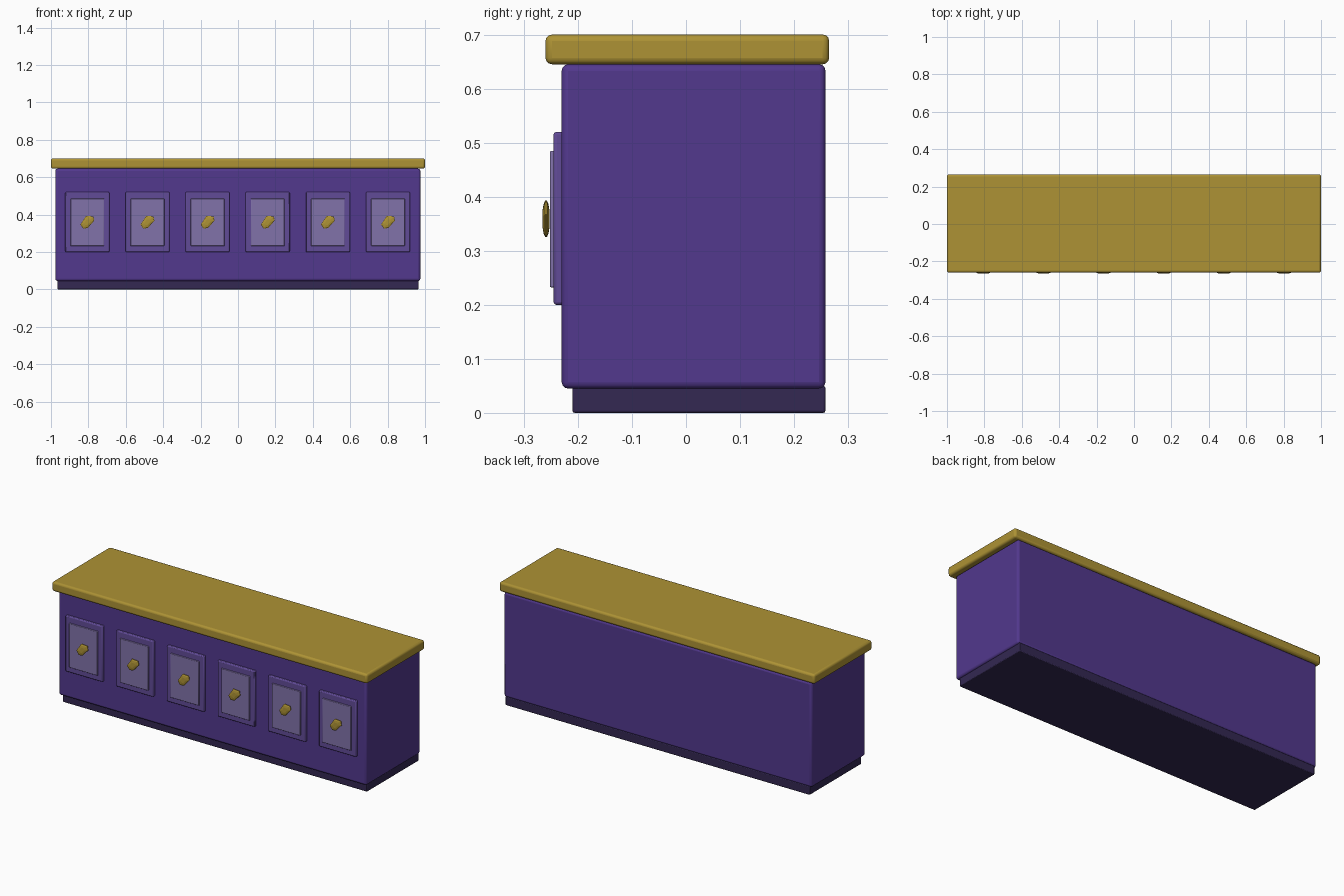
import bpy, bmesh

if "Cube" in bpy.data.objects:
    bpy.data.objects.remove(bpy.data.objects["Cube"])


def material(name, rgb):
    m = bpy.data.materials.new(name)
    m.diffuse_color = (*rgb, 1)
    m.use_nodes = True
    m.node_tree.nodes["Principled BSDF"].inputs["Base Color"].default_value = m.diffuse_color
    return m


purple = material("purple", (0.085, 0.04, 0.27))
frame_purple = material("frame_purple", (0.12, 0.07, 0.31))
lilac = material("lilac", (0.22, 0.17, 0.40))
dark = material("dark_purple", (0.033, 0.021, 0.085))
gold = material("gold", (0.42, 0.29, 0.035))


def finish(name, bm, mat):
    mesh = bpy.data.meshes.new(name)
    bm.to_mesh(mesh)
    bm.free()
    mesh.materials.append(mat)
    ob = bpy.data.objects.new(name, mesh)
    bpy.context.collection.objects.link(ob)
    return ob


def box(name, x, y, z, mat, bevel, segments=3):
    """Rounded box from (min, max) pairs."""
    bm = bmesh.new()
    bmesh.ops.create_cube(bm, size=1)
    for v in bm.verts:
        for i, (lo, hi) in enumerate((x, y, z)):
            v.co[i] = (lo + hi) / 2 + v.co[i] * (hi - lo)
    ob = finish(name, bm, mat)
    mod = ob.modifiers.new("round", "BEVEL")
    mod.width = bevel
    mod.segments = segments
    bpy.ops.object.select_all(action="DESELECT")
    bpy.context.view_layer.objects.active = ob
    ob.select_set(True)
    bpy.ops.object.shade_smooth_by_angle(angle=0.6)
    return ob


# Six-sided outline of the knob, skewed along the diagonal
KNOB = [(-.037, -.012), (-.022, -.034), (.002, -.031),
        (.037, .008), (.033, .031), (-.006, .034)]


def knob(name, x, y, z):
    bm = bmesh.new()
    rings = []
    for dy, s in ((-.0065, .45), (-.0045, .8), (-.0015, 1), (.0015, 1), (.0045, .8), (.0065, .45)):
        rings.append([bm.verts.new((x + a * s, y + dy, z + b * s)) for a, b in KNOB])
    for r, q in zip(rings, rings[1:]):
        for i in range(6):
            j = (i + 1) % 6
            bm.faces.new((r[i], r[j], q[j], q[i]))
    bm.faces.new(rings[0])
    bm.faces.new(rings[-1])
    bmesh.ops.recalc_face_normals(bm, faces=bm.faces)
    return finish(name, bm, gold)


# Main carcass
box("plinth", (-.965, .965), (-.21, .258), (0, .05), dark, .004, 2)
box("cabinet_body", (-.977, .975), (-.23, .258), (.045, .645), purple, .012)
box("counter_top", (-1, 1), (-.26, .265), (.645, .70), gold, .012)

# Six doors, each with a raised panel and a knob
for n in range(6):
    x = (n - 2.5) * .3215 - .002
    box(f"door_{n + 1}", (x - .118, x + .118), (-.245, -.225), (.20, .52), frame_purple, .005, 2)
    box(f"door_panel_{n + 1}", (x - .09, x + .09), (-.252, -.235), (.232, .485), lilac, .003, 2)
    knob(f"knob_{n + 1}", x, -.259, .359)
